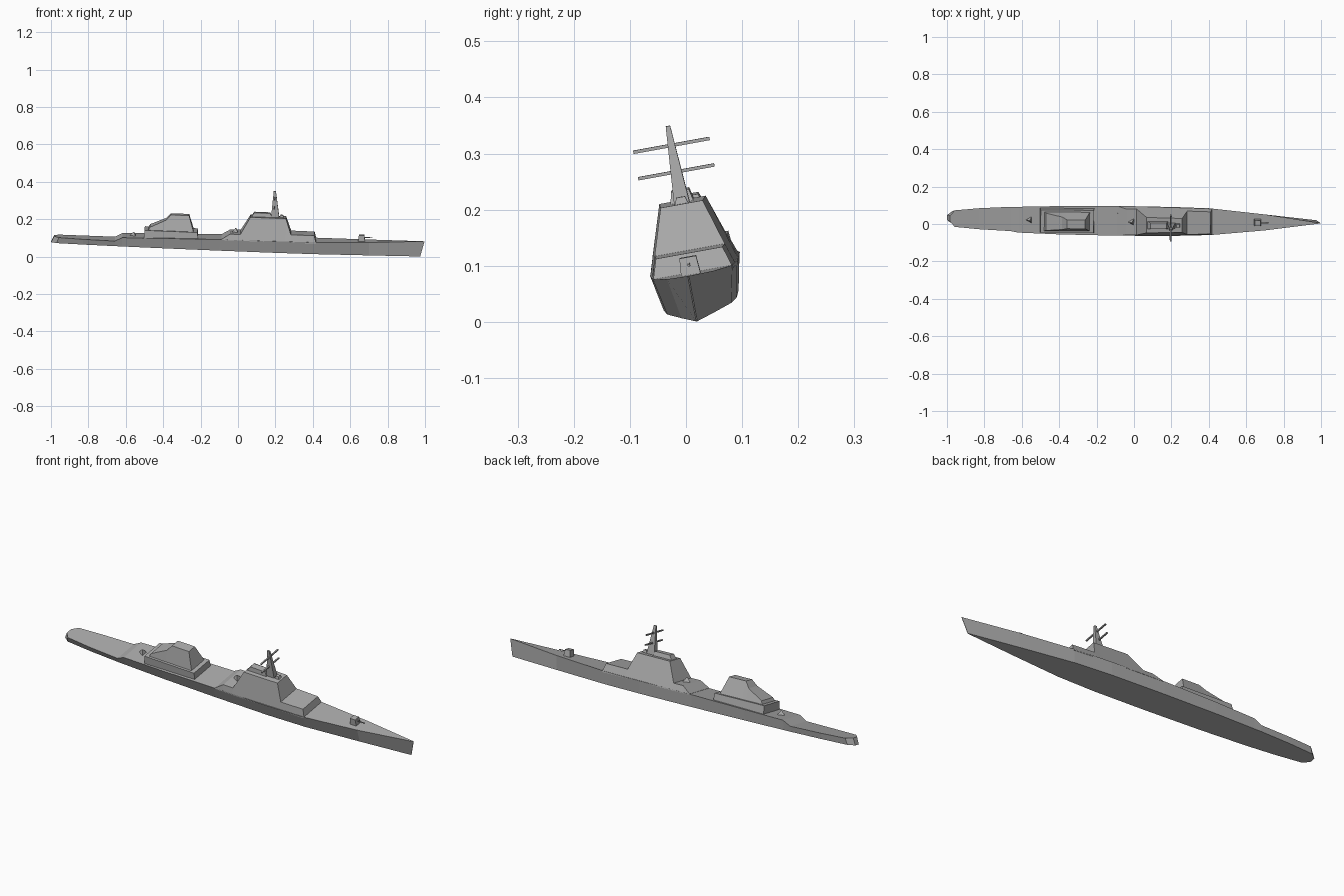
import bpy, bmesh, math
from mathutils import Matrix, Euler, Vector

cube = bpy.data.objects.get("Cube")
if cube:
    bpy.data.objects.remove(cube)

# The ship lies slightly rolled, bow down
POSE = Matrix.Translation((0, 0.027, 0.04)) @ Euler((0.18, 0.04, -0.008)).to_matrix().to_4x4()


def make_material(name, rgb):
    mat = bpy.data.materials.new(name)
    mat.use_nodes = True
    colour = (*rgb, 1)
    mat.diffuse_color = colour
    mat.node_tree.nodes["Principled BSDF"].inputs["Base Color"].default_value = colour
    return mat


GREY = make_material("warship grey", (0.4, 0.4, 0.4))


def finish(name, bm):
    bmesh.ops.recalc_face_normals(bm, faces=bm.faces)
    bm.transform(POSE)
    mesh = bpy.data.meshes.new(name)
    bm.to_mesh(mesh)
    bm.free()
    mesh.materials.append(GREY)
    obj = bpy.data.objects.new(name, mesh)
    bpy.context.collection.objects.link(obj)
    return obj


def loft(name, sections):
    """Skin mirrored sections: (low x, low z, low half width, high x, high z, high half width)."""
    bm = bmesh.new()
    rings = []
    for xl, zl, wl, xh, zh, wh in sections:
        pts = [(xl, -wl, zl), (xl, wl, zl), (xh, wh, zh), (xh, -wh, zh)]
        rings.append([bm.verts.new(p) for p in pts])
    for a, b in zip(rings, rings[1:]):
        for i in range(4):
            j = (i + 1) % 4
            bm.faces.new((a[i], a[j], b[j], b[i]))
    bm.faces.new(rings[0])
    bm.faces.new(rings[-1])
    return finish(name, bm)


def frustum(name, low, high, z, width):
    """Tapered block: low and high x ranges, z range, low and high half widths."""
    return loft(name, [(low[i], z[0], width[0], high[i], z[1], width[1]) for i in (0, 1)])


# Hull with stepped quarterdeck and raked ends
loft("hull", [
    (-1.0, 0, 0.014, -0.985, 0.033, 0.016),
    (-0.97, 0, 0.036, -0.96, 0.032, 0.045),
    (-0.83, 0, 0.048, -0.83, 0.03, 0.057),
    (-0.66, 0, 0.057, -0.66, 0.029, 0.066),
    (-0.62, 0, 0.058, -0.62, 0.05, 0.07),
    (-0.4, 0, 0.064, -0.4, 0.056, 0.077),
    (-0.1, 0, 0.067, -0.1, 0.063, 0.08),
    (0.2, 0, 0.066, 0.2, 0.065, 0.079),
    (0.41, 0, 0.058, 0.41, 0.066, 0.072),
    (0.7, 0, 0.03, 0.7, 0.073, 0.043),
    (0.975, 0, 0.001, 0.995, 0.083, 0.001),
])

# Forward superstructure, sides flush with the hull and leaning inward
profile = [(-0.09, 0.064), (-0.045, 0.093), (0.01, 0.093), (0.06, 0.183),
           (0.25, 0.183), (0.28, 0.101), (0.405, 0.101), (0.415, 0.067)]
sections = []
for x, z in profile:
    edge = 0.08 - 0.008 * max(0, (x - 0.1) / 0.31)
    sections.append((x, 0.06, edge, x, z, edge - 0.32 * (z - 0.064)))
loft("forward_superstructure", sections)

# House on the bridge roof
frustum("roof_house", (0.065, 0.175), (0.08, 0.165), (0.182, 0.204), (0.021, 0.016))
frustum("roof_director", (0.215, 0.24), (0.22, 0.235), (0.182, 0.195), (0.012, 0.008))

# Mast with two yards
frustum("mast", (0.17, 0.214), (0.179, 0.191), (0.182, 0.322), (0.014, 0.004))
for label, z in (("lower", 0.239), ("upper", 0.287)):
    frustum(label + "_yard", (0.183, 0.19), (0.183, 0.19), (z - 0.003, z + 0.003), (0.069, 0.069))

# Aft superstructure in tiers
frustum("aft_deckhouse", (-0.505, -0.215), (-0.503, -0.219), (0.05, 0.093), (0.066, 0.062))
loft("aft_tower", [
    (-0.485, 0.09, 0.052, -0.475, 0.108, 0.047),
    (-0.39, 0.09, 0.052, -0.39, 0.148, 0.034),
    (-0.37, 0.09, 0.052, -0.365, 0.176, 0.024),
    (-0.24, 0.09, 0.052, -0.268, 0.176, 0.024),
])

# Bow gun
frustum("gun_turret", (0.64, 0.678), (0.643, 0.672), (0.068, 0.104), (0.018, 0.015))
frustum("gun_barrel", (0.67, 0.715), (0.67, 0.715), (0.089, 0.093), (0.002, 0.002))

# Three sided close-in mounts pointing aft
for label, x, z in (("midship", -0.015, 0.092), ("aft", -0.56, 0.05)):
    bm = bmesh.new()
    place = Matrix.Translation((x, 0, z + 0.01)) @ Matrix.Rotation(math.pi / 2, 4, "Z")
    bmesh.ops.create_cone(bm, cap_ends=True, segments=3, radius1=0.022, radius2=0.004,
                          depth=0.022, matrix=place)
    finish(label + "_mount", bm)
